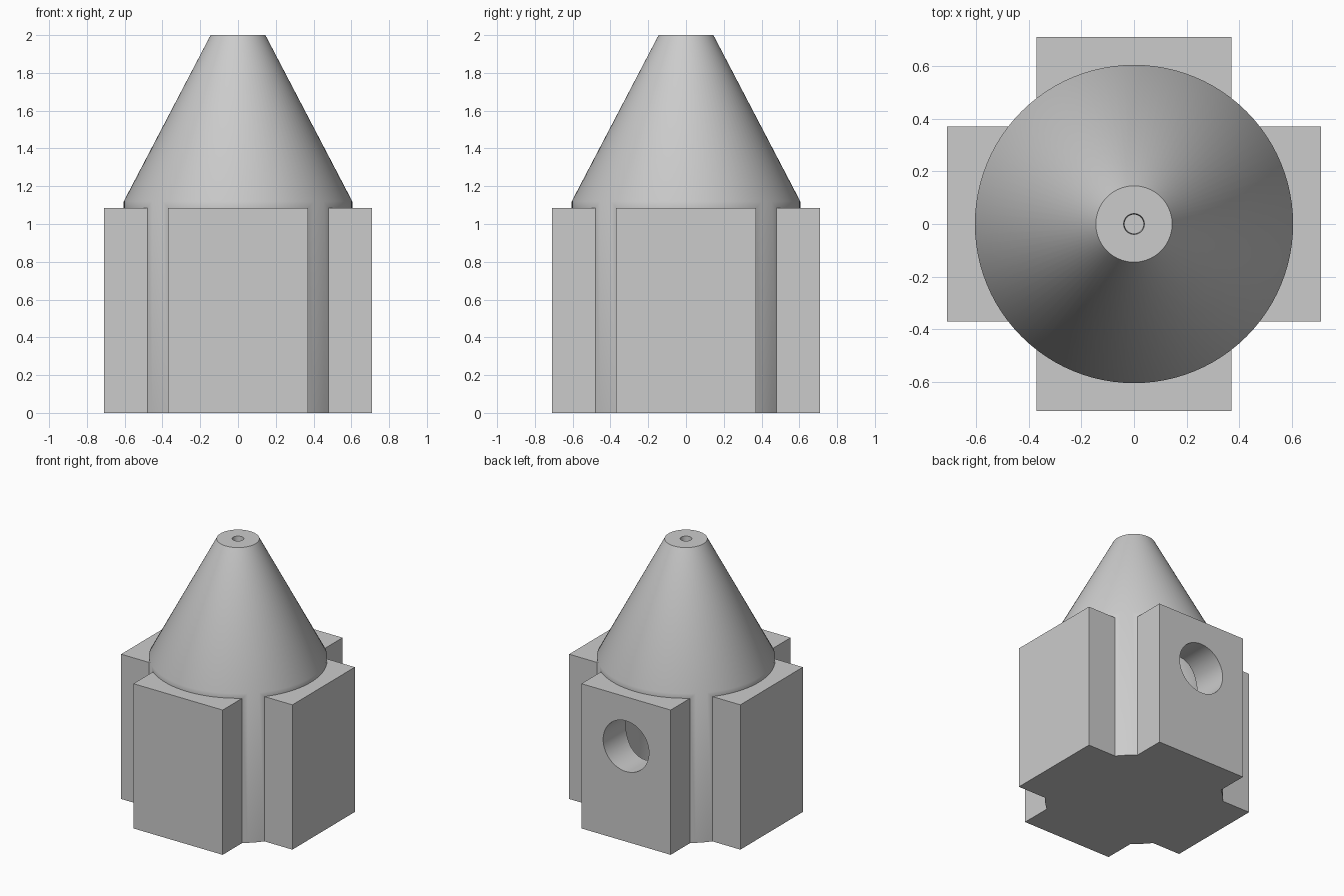
import bpy, bmesh, math
from mathutils import Matrix

cube = bpy.data.objects.get("Cube")
if cube:
    bpy.data.objects.remove(cube, do_unlink=True)

grey = bpy.data.materials.new("plain grey")
grey.use_nodes = True
colour = (0.6, 0.6, 0.6, 1)
grey.diffuse_color = colour
grey.node_tree.nodes["Principled BSDF"].inputs["Base Color"].default_value = colour


def make(name, bm):
    bmesh.ops.recalc_face_normals(bm, faces=bm.faces)
    mesh = bpy.data.meshes.new(name)
    bm.to_mesh(mesh)
    bm.free()
    mesh.materials.append(grey)
    obj = bpy.data.objects.new(name, mesh)
    bpy.context.collection.objects.link(obj)
    return obj


def lathe(name, profile, sides=96):
    """Closed solid from (radius, z) points, capped at both ends."""
    bm = bmesh.new()
    rings = [[bm.verts.new((r * math.cos(2 * math.pi * i / sides),
                            r * math.sin(2 * math.pi * i / sides), z))
              for i in range(sides)] for r, z in profile]
    for a, b in zip(rings, rings[1:]):
        for i in range(sides):
            j = (i + 1) % sides
            bm.faces.new((a[i], a[j], b[j], b[i]))
    bm.faces.new(rings[0])
    bm.faces.new(rings[-1])
    return make(name, bm)


def box(name, sx, sy, sz):
    bm = bmesh.new()
    bmesh.ops.create_cube(bm, size=1)
    bmesh.ops.transform(bm, verts=bm.verts, matrix=Matrix.Translation((0, 0, sz / 2))
                        @ Matrix.Diagonal((sx, sy, sz, 1)))
    return make(name, bm)


def combine(target, other, operation):
    """Apply a boolean and discard the helper."""
    bpy.context.view_layer.objects.active = target
    mod = target.modifiers.new(operation.title(), 'BOOLEAN')
    mod.operation, mod.solver, mod.object = operation, 'EXACT', other
    bpy.ops.object.modifier_apply(modifier=mod.name)
    bpy.data.objects.remove(other, do_unlink=True)


# Round body with tapered top
body = lathe("nozzle_body", [(0.605, 0), (0.605, 1.12), (0.145, 2)])

# Four flat side blocks, as two crossing bars
combine(body, box("side_blocks", 1.42, 0.74, 1.085), 'UNION')
combine(body, box("end_blocks", 0.74, 1.42, 1.085), 'UNION')

# Hollow inside, narrowing to the tip opening
combine(body, lathe("cavity", [(0.48, 0.1), (0.48, 1.1), (0.036, 1.95),
                               (0.043, 2.05)]), 'DIFFERENCE')

# Round port through the back block
port = lathe("back_port", [(0.19, 0.3), (0.19, 0.9)], 64)
port.data.transform(Matrix.Translation((0, 0, 0.715)) @ Matrix.Rotation(-math.pi / 2, 4, 'X'))
combine(body, port, 'DIFFERENCE')

# Smooth round walls, sharp corners
bpy.ops.object.select_all(action='DESELECT')
body.select_set(True)
bpy.context.view_layer.objects.active = body
bpy.ops.object.shade_smooth_by_angle(angle=math.radians(30))
